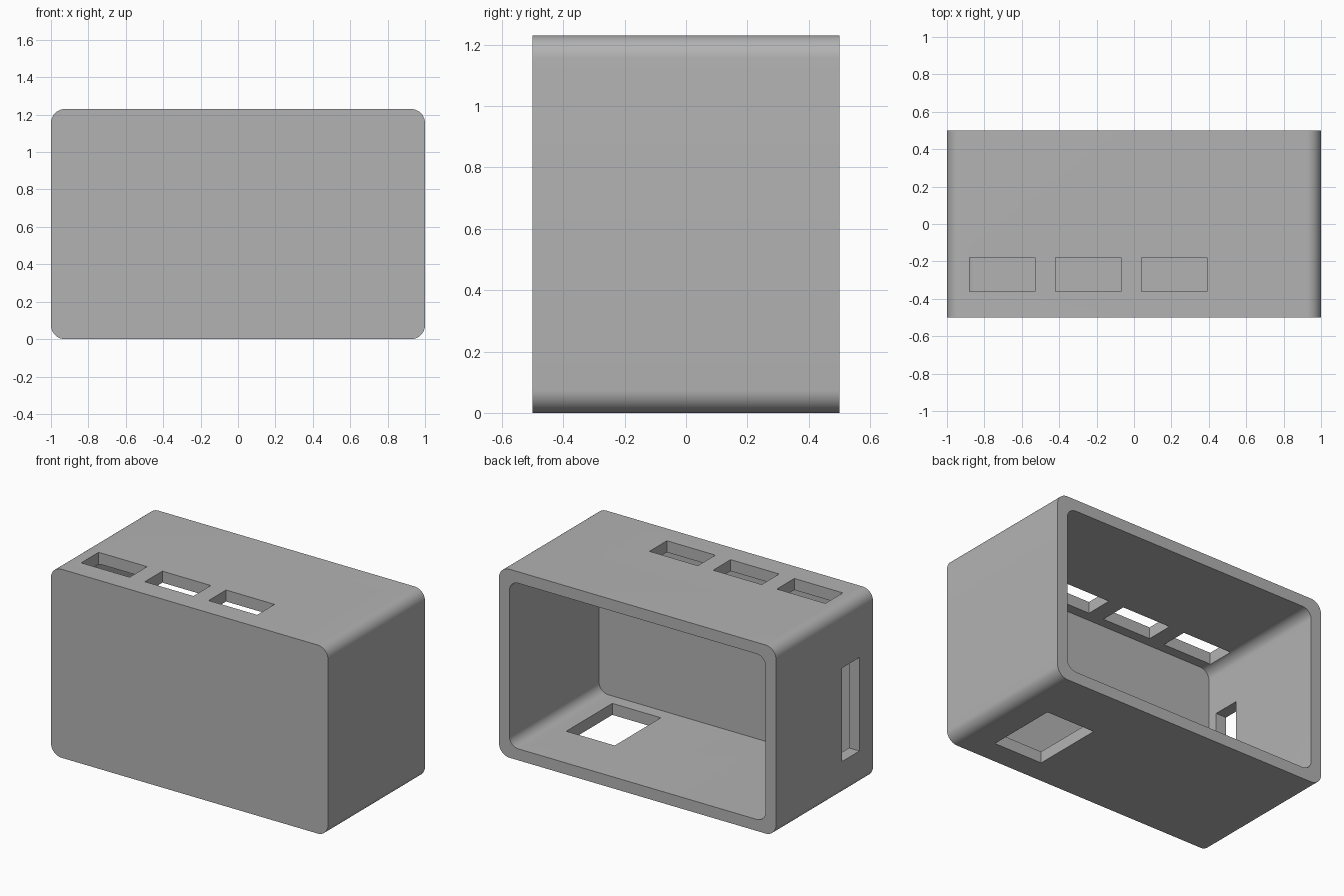
import bpy, bmesh
from math import sin, cos, pi
from mathutils import Vector

cube = bpy.data.objects.get("Cube")
if cube:
    bpy.data.objects.remove(cube, do_unlink=True)

WIDTH, DEPTH, HEIGHT = 2.0, 1.0, 1.23
WALL, RADIUS = 0.075, 0.075

grey = bpy.data.materials.new("plain_grey")
grey.use_nodes = True
colour = (0.45, 0.45, 0.45, 1)
grey.diffuse_color = colour
grey.node_tree.nodes["Principled BSDF"].inputs["Base Color"].default_value = colour


def add_object(name, bm):
    bmesh.ops.recalc_face_normals(bm, faces=bm.faces)
    mesh = bpy.data.meshes.new(name)
    bm.to_mesh(mesh)
    bm.free()
    mesh.materials.append(grey)
    obj = bpy.data.objects.new(name, mesh)
    bpy.context.collection.objects.link(obj)
    return obj


def rounded_block(name, half_w, z0, z1, radius, y0, y1, steps=10):
    """Rounded rectangle in x and z, extruded along y."""
    bm = bmesh.new()
    corners = [(half_w - radius, z1 - radius), (radius - half_w, z1 - radius),
               (radius - half_w, z0 + radius), (half_w - radius, z0 + radius)]
    ring = []
    for i, (cx, cz) in enumerate(corners):
        for s in range(steps + 1):
            a = (i + s / steps) * pi / 2
            ring.append(bm.verts.new((cx + radius * cos(a), y0, cz + radius * sin(a))))
    face = bm.faces.new(ring)
    result = bmesh.ops.extrude_face_region(bm, geom=[face])
    moved = [v for v in result["geom"] if isinstance(v, bmesh.types.BMVert)]
    bmesh.ops.translate(bm, verts=moved, vec=(0, y1 - y0, 0))
    return add_object(name, bm)


def box(name, low, high):
    bm = bmesh.new()
    bmesh.ops.create_cube(bm, size=1)
    low, high = Vector(low), Vector(high)
    bmesh.ops.scale(bm, vec=high - low, verts=bm.verts)
    bmesh.ops.translate(bm, vec=(low + high) / 2, verts=bm.verts)
    return add_object(name, bm)


# Outer shell, closed at the front and open at the back
case = rounded_block("case", WIDTH / 2, 0, HEIGHT, RADIUS, -DEPTH / 2, DEPTH / 2)
cutters = [rounded_block("cavity_cutter", WIDTH / 2 - WALL, WALL, HEIGHT - WALL,
                         0.065, WALL - DEPTH / 2, DEPTH)]

# Three slots in the top
for i in range(3):
    x = -0.88 + 0.46 * i
    cutters.append(box(f"top_slot_cutter_{i + 1}", (x, -0.36, 1.0), (x + 0.35, -0.18, 1.4)))

# Upright slot in the right wall and a window in the floor
cutters.append(box("side_slot_cutter", (-1.2, -0.36, 0.23), (-0.8, -0.18, 0.84)))
cutters.append(box("floor_window_cutter", (0.42, -0.34, -0.2), (0.77, 0.135, 0.2)))

# Apply the cuts
bpy.context.view_layer.objects.active = case
for cutter in cutters:
    mod = case.modifiers.new(cutter.name, "BOOLEAN")
    mod.operation = "DIFFERENCE"
    mod.solver = "EXACT"
    mod.object = cutter
    bpy.ops.object.modifier_apply(modifier=mod.name)
for cutter in cutters:
    bpy.data.objects.remove(cutter, do_unlink=True)

# Smooth rounded edges, sharp rims
bpy.ops.object.select_all(action="DESELECT")
case.select_set(True)
bpy.ops.object.shade_smooth_by_angle(angle=pi / 6)
